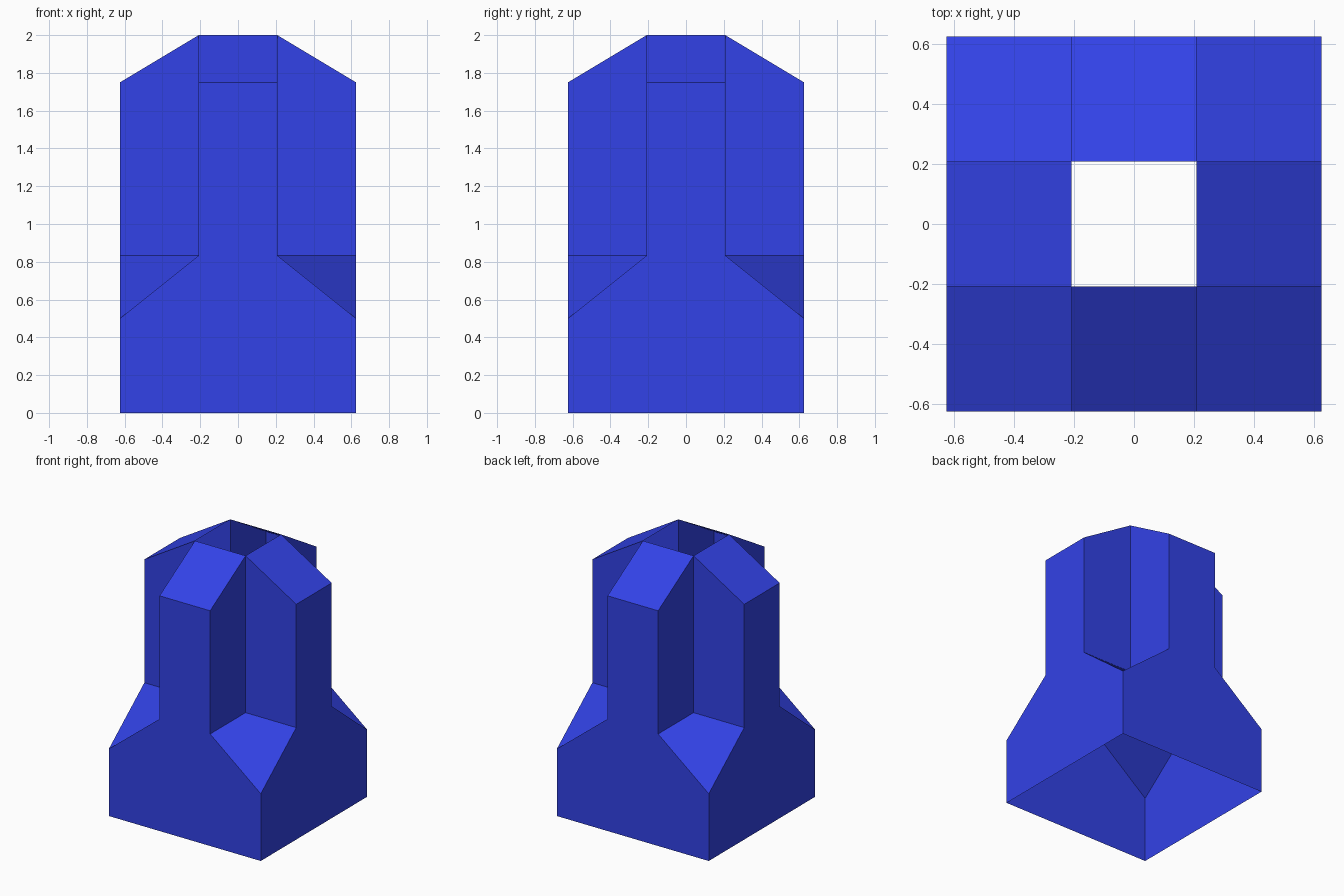
import bpy, bmesh, math
from mathutils import Matrix

if "Cube" in bpy.data.objects:
    bpy.data.objects.remove(bpy.data.objects["Cube"])

OUT, IN = 0.625, 0.2083                            # outer and inner half widths
CORNER, SHOULDER, EAVE, TOP = 0.5, 0.833, 1.75, 2.0

blue = bpy.data.materials.new("blue")
blue.diffuse_color = (0.033, 0.056, 0.82, 1)
blue.use_nodes = True
blue.node_tree.nodes["Principled BSDF"].inputs["Base Color"].default_value = blue.diffuse_color

# One quarter of the open, hollow shell, facing -y
quarter = [
    # outer wall, wide at the base and narrow above the shoulders
    [(-OUT, -OUT, 0), (OUT, -OUT, 0), (OUT, -OUT, CORNER), (IN, -OUT, SHOULDER),
     (IN, -OUT, EAVE), (-IN, -OUT, EAVE), (-IN, -OUT, SHOULDER), (-OUT, -OUT, CORNER)],
    # sloped roof of the arm
    [(-IN, -OUT, EAVE), (IN, -OUT, EAVE), (IN, -IN, TOP), (-IN, -IN, TOP)],
    # two side walls of the arm
    [(IN, -OUT, SHOULDER), (IN, -IN, SHOULDER), (IN, -IN, TOP), (IN, -OUT, EAVE)],
    [(-IN, -IN, SHOULDER), (-IN, -OUT, SHOULDER), (-IN, -OUT, EAVE), (-IN, -IN, TOP)],
    # sloped corner shoulder
    [(OUT, -OUT, CORNER), (OUT, -IN, SHOULDER), (IN, -IN, SHOULDER), (IN, -OUT, SHOULDER)],
]

# Repeat the quarter around the z axis and weld the seams
bm = bmesh.new()
for k in range(4):
    turn = Matrix.Rotation(k * math.pi / 2, 3, 'Z')
    for face in quarter:
        bm.faces.new([bm.verts.new(turn @ Matrix.Translation(p).translation) for p in face])
bmesh.ops.remove_doubles(bm, verts=bm.verts, dist=0.0005)

mesh = bpy.data.meshes.new("cross_tower_shell")
bm.to_mesh(mesh)
bm.free()
mesh.materials.append(blue)
bpy.context.collection.objects.link(bpy.data.objects.new("cross_tower_shell", mesh))
